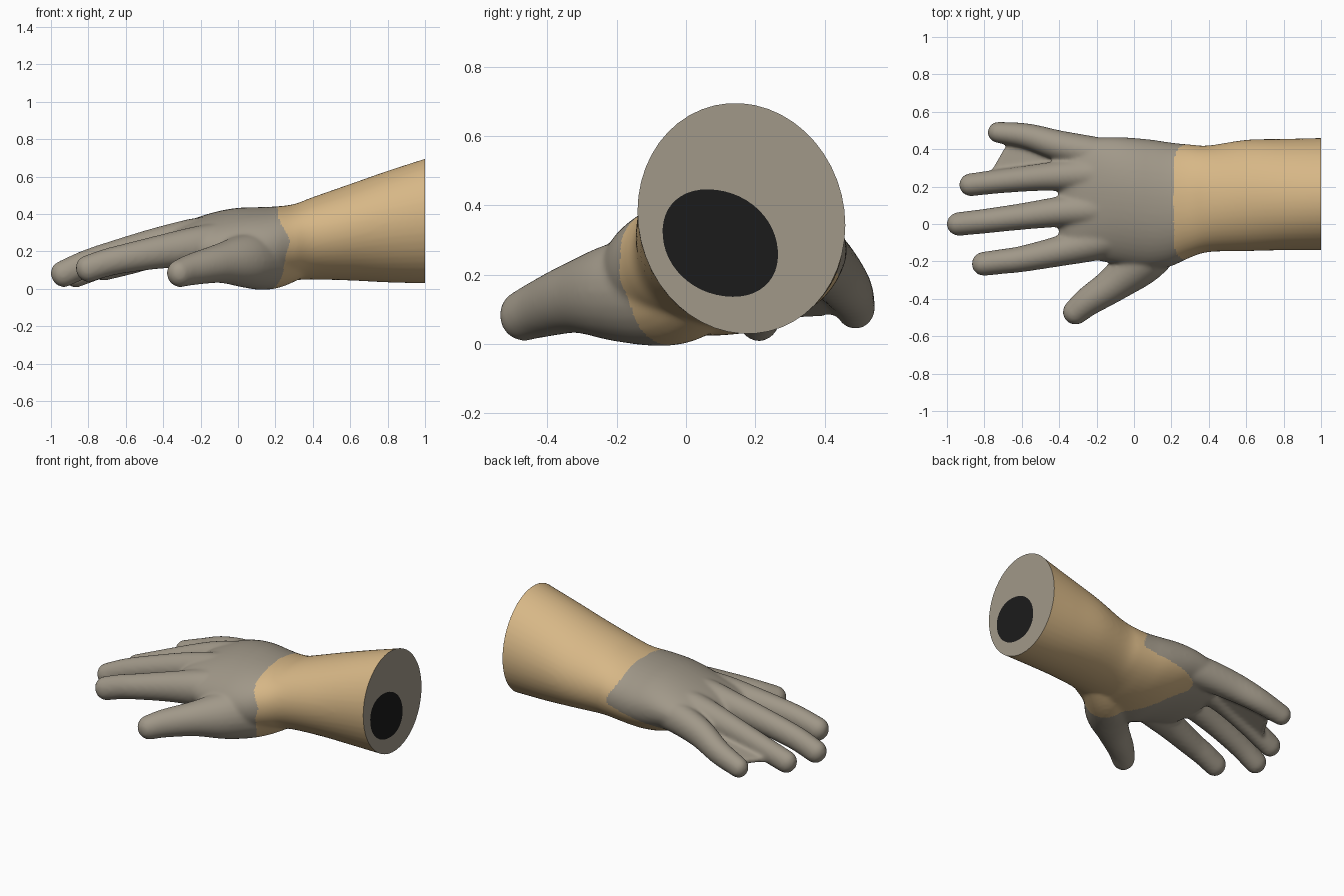
import bpy, bmesh, math
from mathutils import Vector

if "Cube" in bpy.data.objects:
    bpy.data.objects.remove(bpy.data.objects["Cube"])

SIDES = 48


def material(name, rgb):
    m = bpy.data.materials.new(name)
    m.diffuse_color = (*rgb, 1)
    m.use_nodes = True
    m.node_tree.nodes["Principled BSDF"].inputs["Base Color"].default_value = m.diffuse_color
    return m


glove = material("glove_grey", (0.355, 0.315, 0.25))
skin = material("sleeve_tan", (0.68, 0.475, 0.24))
black = material("opening_black", (0.011, 0.011, 0.011))


def spline(pts, steps=6):
    """Catmull-Rom interpolation of equal-length tuples."""
    p = [Vector(q) for q in pts]
    p = [p[0] * 2 - p[1]] + p + [p[-1] * 2 - p[-2]]
    out = []
    for i in range(1, len(p) - 2):
        a, b, c, d = p[i - 1:i + 3]
        for k in range(steps):
            t = k / steps
            out.append(0.5 * (2 * b + (c - a) * t + (2 * a - 5 * b + 4 * c - d) * t * t
                              + (3 * b - a - 3 * c + d) * t ** 3))
    return out + [p[-2]]


def loft(bm, rings):
    """Closed tube through rings of points."""
    rows = [[bm.verts.new(co) for co in r] for r in rings]
    n = len(rows[0])
    for a, b in zip(rows, rows[1:]):
        for i in range(n):
            j = (i + 1) % n
            bm.faces.new((a[i], a[j], b[j], b[i]))
    bm.faces.new(rows[0][::-1])
    bm.faces.new(rows[-1])


def section(x, y0, y1, z0, z1, power, lean=0.0, slant=0.0):
    """Superellipse cross-section across x, sheared in z by lean and in y by slant."""
    ring = []
    e = 2 / power
    for i in range(SIDES):
        a = 2 * math.pi * i / SIDES
        c, s = math.cos(a), math.sin(a)
        c = math.copysign(abs(c) ** e, c)
        s = math.copysign(abs(s) ** e, s)
        ring.append((x, (y0 + y1) / 2 + (y1 - y0) / 2 * c - slant * s,
                     (z0 + z1) / 2 + (z1 - z0) / 2 * s - lean * c))
    return ring


def finger(bm, pts, fat=1.06, tall=1.12):
    """Tube with a round tip; points are x, y, z, radius from tip to root."""
    path = spline(pts)
    for p in path:
        p.w *= fat
    tip = path[0]
    axis = (path[1].xyz - tip.xyz).normalized()
    stations = []
    for k in range(6):
        a = math.radians(5 + 15 * k)
        stations.append((tip.xyz - axis * tip.w * math.cos(a), axis, tip.w * math.sin(a)))
    for i, p in enumerate(path):
        q, r = path[max(i - 1, 0)], path[min(i + 1, len(path) - 1)]
        stations.append((p.xyz, (r.xyz - q.xyz).normalized(), p.w))
    rings = []
    for c, d, rad in stations:
        u = d.cross(Vector((0, 0, 1))).normalized()
        v = u.cross(d)
        rings.append([c + rad * (u * math.cos(t) + v * tall * math.sin(t))
                      for t in (2 * math.pi * i / 24 for i in range(24))])
    loft(bm, rings)


bm = bmesh.new()

# Forearm and palm: x, y min, y max, z min, z max, squareness, lean
body = [
    (1.1, -0.14, 0.465, 0.03, 0.73, 2, .02), (1.0, -0.14, 0.46, 0.03, 0.695, 2, .02),
    (0.8, -0.14, 0.455, 0.035, 0.63, 2, .02), (0.6, -0.145, 0.45, 0.045, 0.56, 2, .015),
    (0.4, -0.15, 0.42, 0.05, 0.49, 2.05, .01), (0.3, -0.18, 0.425, 0.045, 0.453, 2.1, 0),
    (0.2, -0.225, 0.435, 0.03, 0.44, 2.1, -.01), (0.1, -0.245, 0.45, 0.025, 0.435, 2.1, -.02),
    (0.0, -0.24, 0.46, 0.035, 0.43, 2.1, -.03), (-0.1, -0.215, 0.465, 0.07, 0.413, 2.1, -.03),
    (-0.2, -0.195, 0.46, 0.1, 0.385, 2.1, -.025), (-0.3, -0.185, 0.435, 0.125, 0.345, 2.1, -.02),
    (-0.36, -0.15, 0.39, 0.15, 0.305, 2.1, -.01), (-0.4, -0.08, 0.32, 0.18, 0.26, 2, 0)]
loft(bm, [section(*s) for s in spline(body)])

# Little, ring, middle, index finger and thumb
finger(bm, [(-.725, .49, .105, .054), (-.57, .47, .155, .064), (-.4, .42, .215, .076),
            (-.2, .375, .25, .085), (0, .33, .25, .09)])
finger(bm, [(-.873, .21, .074, .058), (-.7, .23, .14, .061), (-.5, .25, .21, .069),
            (-.35, .26, .25, .081), (-.2, .265, .275, .09), (0, .25, .27, .09)])
finger(bm, [(-.937, 0, .078, .06), (-.8, .015, .138, .062), (-.6, .04, .198, .067),
            (-.4, .065, .245, .077), (-.2, .08, .275, .09), (0, .1, .28, .09)])
finger(bm, [(-.803, -.213, .107, .061), (-.7, -.2, .14, .063), (-.6, -.187, .163, .066),
            (-.4, -.145, .2, .077), (-.2, -.095, .228, .093), (0, -.03, .25, .1)])
finger(bm, [(-.312, -.47, .082, .065), (-.24, -.41, .105, .075), (-.1, -.315, .135, .092),
            (.04, -.19, .15, .127), (.17, -.035, .155, .138), (.33, .08, .21, .125)], 1.06, 1.08)

# Thin web between little and ring finger
web = [(-.66, .46, .10), (-.79, .24, .08), (-.38, .25, .2), (-.38, .42, .19)]
loft(bm, [[(x, y, z - 0.018) for x, y, z in web], [(x, y, z + 0.018) for x, y, z in web]])
bmesh.ops.recalc_face_normals(bm, faces=bm.faces)

me = bpy.data.meshes.new("gloved_hand")
bm.to_mesh(me)
bm.free()
hand = bpy.data.objects.new("gloved_hand", me)
bpy.context.collection.objects.link(hand)

# Blend all parts into one smooth skin
rm = hand.modifiers.new("Blend", 'REMESH')
rm.mode = 'VOXEL'
rm.voxel_size = 0.01
sm = hand.modifiers.new("Soften", 'SMOOTH')
sm.factor = 0.5
sm.iterations = 14
dg = bpy.context.evaluated_depsgraph_get()
blended = bpy.data.meshes.new_from_object(hand.evaluated_get(dg))
hand.modifiers.clear()
hand.data = blended
blended.materials.clear()
blended.materials.append(glove)
blended.materials.append(skin)


def cuff_edge(y, z):
    """x of the glove's edge: straight on the back, slanted under the palm."""
    t = min(max((z - 0.12) / 0.12, 0), 1)
    t = t * t * (3 - 2 * t)
    upper = 0.21 + 0.065 * math.exp(-((z - 0.25) / 0.09) ** 2)
    lower = 0.13 - 0.72 * y - 0.5 * max(y - 0.25, 0)
    return lower * (1 - t) + upper * t


# Trim the forearm end flat and colour the bare part
bm = bmesh.new()
bm.from_mesh(blended)
bmesh.ops.bisect_plane(bm, geom=bm.verts[:] + bm.edges[:] + bm.faces[:], dist=1e-5,
                       plane_co=(1, 0, 0), plane_no=(1, 0, 0), clear_outer=True)
for f in bm.faces:
    c = f.calc_center_median()
    f.material_index = 1 if c.x > cuff_edge(c.y, c.z) else 0
    f.smooth = True
bm.to_mesh(blended)
bm.free()

# End cap with dark oval
bm = bmesh.new()
outer = [bm.verts.new(p) for p in section(*body[1])]
inner = [bm.verts.new(p) for p in section(1.0, -0.067, 0.265, 0.138, 0.445, 2.1, .02, .012)]
for i in range(SIDES):
    j = (i + 1) % SIDES
    bm.faces.new((outer[i], outer[j], inner[j], inner[i]))
bm.faces.new(inner).material_index = 1
bmesh.ops.recalc_face_normals(bm, faces=bm.faces)
if next(iter(bm.faces)).normal.x < 0:
    bmesh.ops.reverse_faces(bm, faces=bm.faces)
cap_mesh = bpy.data.meshes.new("end_cap")
cap_mesh.materials.append(glove)
cap_mesh.materials.append(black)
bm.to_mesh(cap_mesh)
bm.free()
bpy.context.collection.objects.link(bpy.data.objects.new("end_cap", cap_mesh))
